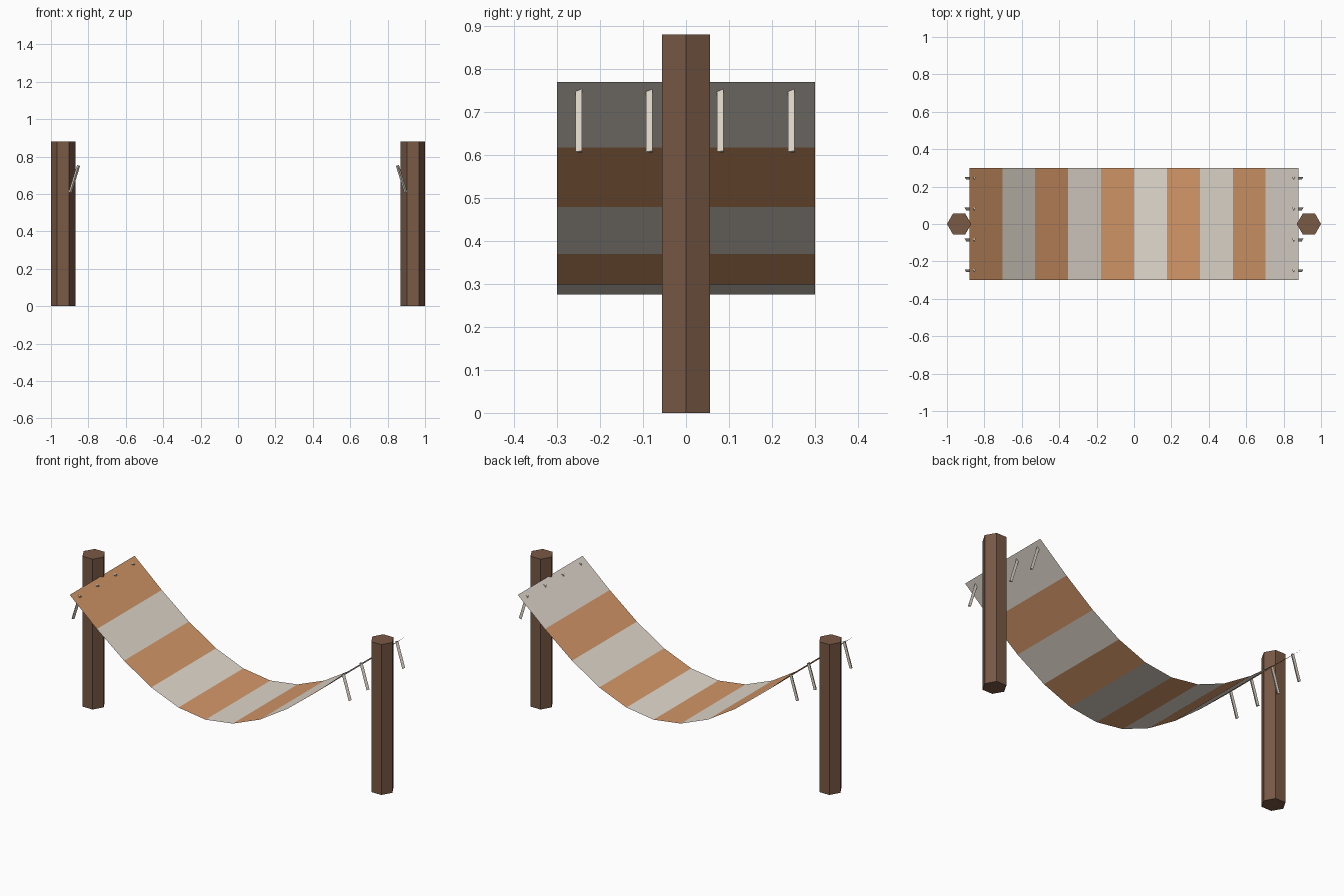
import bpy, bmesh, math
from mathutils import Matrix

if "Cube" in bpy.data.objects:
    bpy.data.objects.remove(bpy.data.objects["Cube"])


def material(name, rgb):
    m = bpy.data.materials.new(name)
    m.diffuse_color = (*rgb, 1)
    m.use_nodes = True
    m.node_tree.nodes["Principled BSDF"].inputs["Base Color"].default_value = m.diffuse_color
    return m


WOOD = material("wood", (0.19, 0.10, 0.06))
ORANGE = material("orange_cloth", (0.66, 0.31, 0.14))
CREAM = material("cream_cloth", (0.75, 0.69, 0.61))
ROPE = material("rope", (0.77, 0.71, 0.62))


def add_object(name, bm, *mats):
    me = bpy.data.meshes.new(name)
    bm.to_mesh(me)
    bm.free()
    for m in mats:
        me.materials.append(m)
    ob = bpy.data.objects.new(name, me)
    bpy.context.collection.objects.link(ob)
    return ob


def prism(name, sides, radius, length, centre, spin, tilt, mat):
    """Flat-sided rod: first corner at angle spin, leaned about y by tilt."""
    bm = bmesh.new()
    loop = [bm.verts.new((radius * math.cos(spin + math.tau * i / sides),
                          radius * math.sin(spin + math.tau * i / sides),
                          -length / 2)) for i in range(sides)]
    base = bm.faces.new(loop)
    top = bmesh.ops.extrude_face_region(bm, geom=[base], use_keep_orig=True)["geom"]
    bmesh.ops.translate(bm, vec=(0, 0, length),
                        verts=[g for g in top if isinstance(g, bmesh.types.BMVert)])
    bmesh.ops.recalc_face_normals(bm, faces=bm.faces)
    bm.transform(Matrix.Translation(centre) @ Matrix.Rotation(tilt, 4, 'Y'))
    return add_object(name, bm, mat)


# Posts and the short tie ropes at each end
for side, label in ((-1, "left"), (1, "right")):
    prism(f"{label}_post", 6, 0.065, 0.88, (side * 0.935, 0, 0.44), 0, 0, WOOD)
    for k in range(4):
        prism(f"{label}_rope_{k + 1}", 3, 0.01, 0.152,
              (side * 0.875, (k - 1.5) * 0.165, 0.68),
              -math.pi / 2, -side * 0.3, ROPE)

# Sagging striped cloth, a single thin sheet
STRIPS, HALF, WIDTH = 10, 0.88, 0.30
bm = bmesh.new()
rows = []
for i in range(STRIPS + 1):
    t = i / STRIPS
    x, z = (2 * t - 1) * HALF, 0.77 - 0.495 * math.sin(math.pi * t)
    rows.append([bm.verts.new((x, y, z)) for y in (-WIDTH, WIDTH)])
for i in range(STRIPS):
    a, b = rows[i], rows[i + 1]
    bm.faces.new((a[0], b[0], b[1], a[1])).material_index = i % 2
add_object("hammock_cloth", bm, ORANGE, CREAM)
